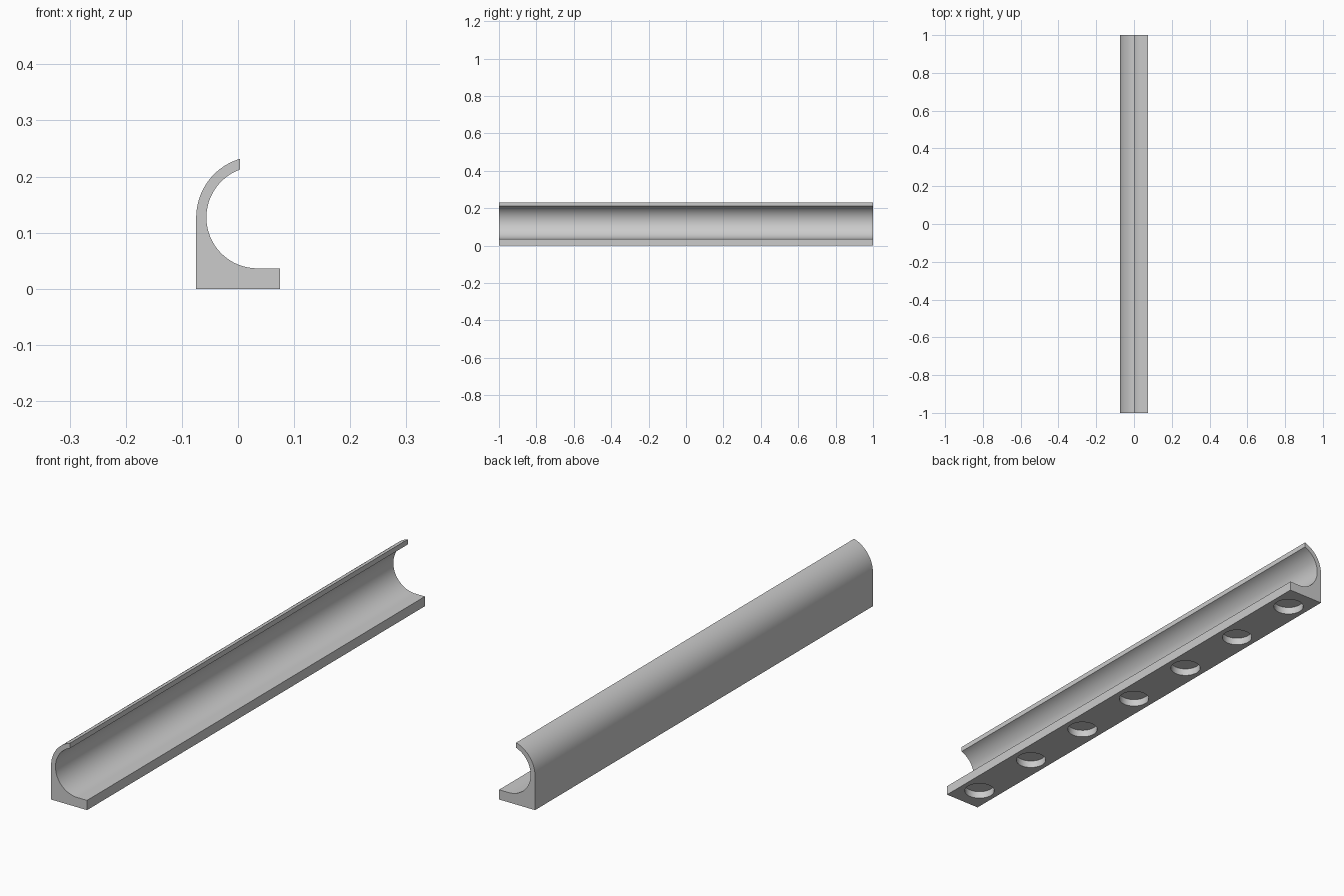
import bpy, bmesh
from math import sin, cos, acos, pi, radians
from mathutils import Matrix

cube = bpy.data.objects.get("Cube")
if cube:
    bpy.data.objects.remove(cube)

HALF_LEN = 1.0
HALF_W = 0.0745
CX, CZ = 0.0344, 0.1272      # shared centre of both arcs
R_IN, R_OUT = 0.0907, 0.1089
LIP_X = 0.0037               # vertical cut at the upper lip
HOLE_R, HOLE_DEPTH = 0.055, 0.028

grey = bpy.data.materials.new("plain grey")
grey.use_nodes = True
colour = (0.6, 0.6, 0.6, 1)
grey.diffuse_color = colour
grey.node_tree.nodes["Principled BSDF"].inputs["Base Color"].default_value = colour


def arc(radius, start, end, steps):
    angles = [start + (end - start) * i / steps for i in range(steps + 1)]
    return [(CX + radius * cos(a), CZ + radius * sin(a)) for a in angles]


def make_object(name, bm):
    bmesh.ops.recalc_face_normals(bm, faces=bm.faces)
    mesh = bpy.data.meshes.new(name)
    bm.to_mesh(mesh)
    bm.free()
    mesh.materials.append(grey)
    obj = bpy.data.objects.new(name, mesh)
    bpy.context.collection.objects.link(obj)
    return obj


# Channel: hooked cross-section extruded along y
lip_in = acos((LIP_X - CX) / R_IN)
lip_out = acos((LIP_X - CX) / R_OUT)
profile = [(-HALF_W, 0), (HALF_W, 0), (HALF_W, CZ - R_IN)]
profile += arc(R_IN, 1.5 * pi, lip_in, 48)
profile += arc(R_OUT, lip_out, pi, 24)

bm = bmesh.new()
face = bm.faces.new([bm.verts.new((x, -HALF_LEN, z)) for x, z in profile])
grown = bmesh.ops.extrude_face_region(bm, geom=[face])
moved = [v for v in grown["geom"] if isinstance(v, bmesh.types.BMVert)]
bmesh.ops.translate(bm, verts=moved, vec=(0, 2 * HALF_LEN, 0))
channel = make_object("channel", bm)

# Seven round blind recesses in the underside
bm = bmesh.new()
for i in range(-3, 4):
    bmesh.ops.create_cone(bm, cap_ends=True, segments=48, radius1=HOLE_R,
                          radius2=HOLE_R, depth=2 * HOLE_DEPTH,
                          matrix=Matrix.Translation((0, 0.3 * i, 0)))
cutter = make_object("recess_cutter", bm)
cutter.hide_render = True

cut = channel.modifiers.new("recesses", "BOOLEAN")
cut.operation = "DIFFERENCE"
cut.solver = "EXACT"
cut.object = cutter
bpy.ops.object.select_all(action="DESELECT")
channel.select_set(True)
bpy.context.view_layer.objects.active = channel
bpy.ops.object.modifier_apply(modifier=cut.name)
bpy.data.objects.remove(cutter)

bpy.ops.object.shade_smooth_by_angle(angle=radians(30))
